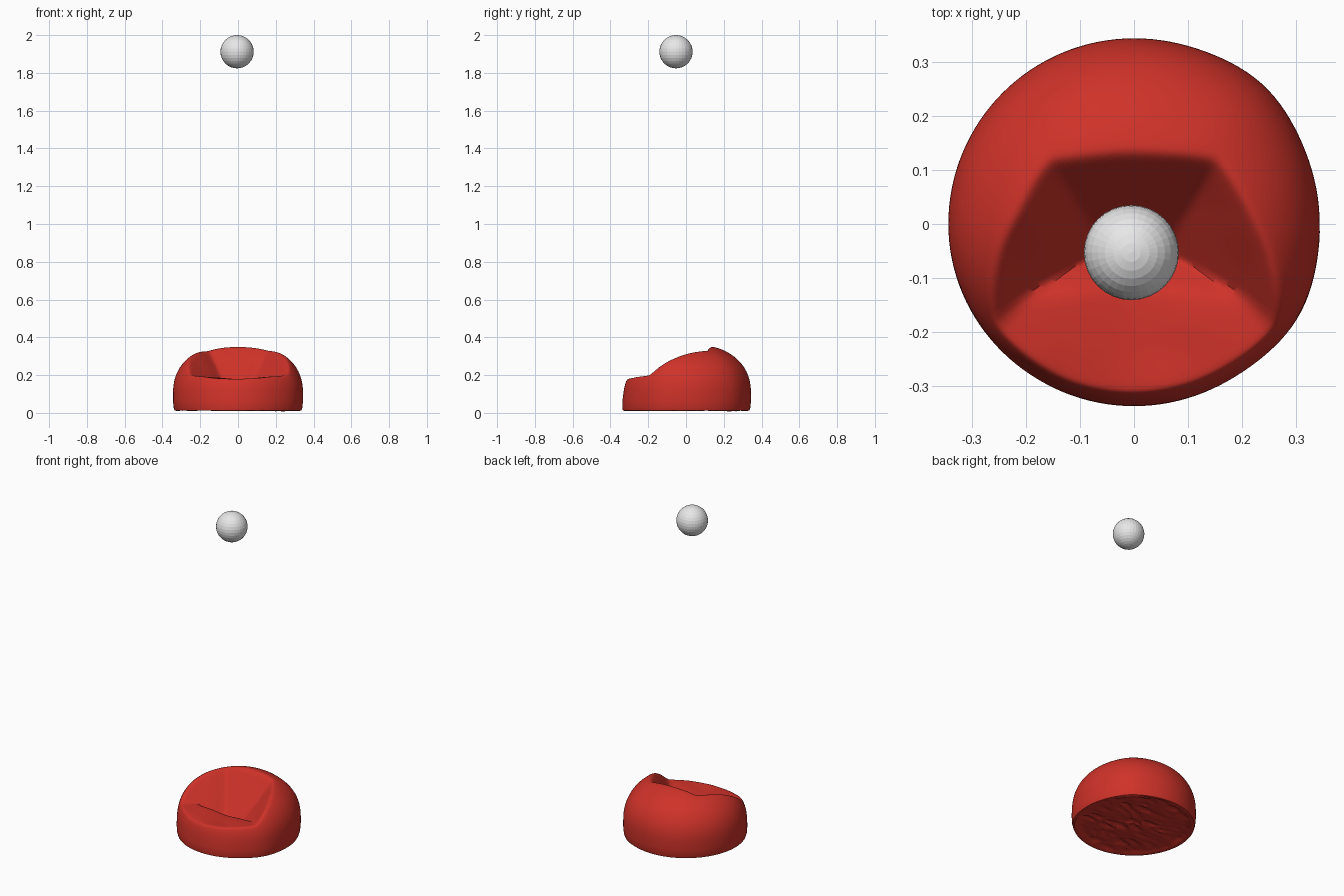
import bpy
import bmesh
import math
from mathutils import Vector, noise

if "Cube" in bpy.data.objects:
    bpy.data.objects.remove(bpy.data.objects["Cube"])


def make_material(name, colour):
    mat = bpy.data.materials.new(name)
    mat.use_nodes = True
    mat.diffuse_color = colour
    mat.node_tree.nodes["Principled BSDF"].inputs["Base Color"].default_value = colour
    return mat


red = make_material("red fabric", (0.62, 0.032, 0.022, 1))
white = make_material("white ball", (0.8, 0.8, 0.8, 1))


def soft_max(a, b, k=0.008):
    return (a + b + math.sqrt((a - b) ** 2 + k * k)) / 2


def soft_min(a, b, k=0.016):
    return -soft_max(-a, -b, k)


# Seat hollow: back, side and front panels meeting in valley creases
def seat_height(x, y):
    back = 0.175 + 1.35 * y
    side = 0.09 + abs(x) + 0.75 * y
    front = soft_min(0.18 + 0.4 * x * x, 0.18 - (y + 0.12))
    hollow = soft_max(soft_max(back, side), soft_max(front, 0.11))
    return hollow + 0.006 * noise.noise(Vector((x * 9, y * 9, 0.5)))


# Slightly lumpy round outline
def outline(angle):
    lump = sum(math.exp(-((angle - a) / 0.3) ** 2) for a in (0.82, 5.75))
    return 1 + 0.022 * lump


WIDE, BELLY, DOME, POWER = 0.344, 0.10, 0.268, 2 / 2.3
SEGMENTS, TOP_RINGS, BASE_RINGS = 128, 64, 24

# Ring profile from the underside centre, up the wall and over the dome
profile = [(0.325 * i / BASE_RINGS, 0.006) for i in range(1, BASE_RINGS + 1)]
profile += [(0.336, 0.014), (0.341, 0.03), (0.344, 0.065)]
for i in range(TOP_RINGS):
    t = math.pi / 2 * i / TOP_RINGS
    profile.append((WIDE * math.cos(t) ** POWER, BELLY + DOME * math.sin(t) ** POWER))


def bag_point(index, radius, z, angle):
    radius *= outline(angle)
    x, y = radius * math.cos(angle), radius * math.sin(angle)
    if index < BASE_RINGS:
        # Crumpled, slightly hollow underside
        fade = min(1, (0.34 - radius) / 0.05)
        fold = noise.noise(Vector((x * 9, y * 22, 3)))
        z += fade * (0.014 + 0.022 * abs(fold))
    else:
        # The front wall leans back; the dome is pressed down into the seat
        y += 0.12 * z * max(0, -math.sin(angle)) * radius / WIDE
        z = soft_min(z, seat_height(x, y))
    return x, y, z


bm = bmesh.new()
rings = []
for i, (radius, z) in enumerate(profile):
    rings.append([bm.verts.new(bag_point(i, radius, z, math.tau * s / SEGMENTS))
                  for s in range(SEGMENTS)])
bottom = bm.verts.new((0, 0, 0.025))
top = bm.verts.new((0, 0, seat_height(0, 0)))
for s in range(SEGMENTS):
    n = (s + 1) % SEGMENTS
    bm.faces.new((bottom, rings[0][n], rings[0][s]))
    bm.faces.new((top, rings[-1][s], rings[-1][n]))
    for low, high in zip(rings, rings[1:]):
        bm.faces.new((low[s], low[n], high[n], high[s]))
bmesh.ops.recalc_face_normals(bm, faces=bm.faces)
mesh = bpy.data.meshes.new("bean_bag_seat")
bm.to_mesh(mesh)
bm.free()
mesh.materials.append(red)
bag = bpy.data.objects.new("bean_bag_seat", mesh)
bpy.context.collection.objects.link(bag)
bpy.ops.object.select_all(action="DESELECT")
bag.select_set(True)
bpy.context.view_layer.objects.active = bag
bpy.ops.object.shade_smooth_by_angle(angle=math.radians(40))

# Faceted ball floating above the seat
bpy.ops.mesh.primitive_uv_sphere_add(segments=32, ring_count=16, radius=0.088,
                                     location=(-0.005, -0.053, 1.912))
ball = bpy.context.object
ball.name = "floating_ball"
ball.data.materials.append(white)
